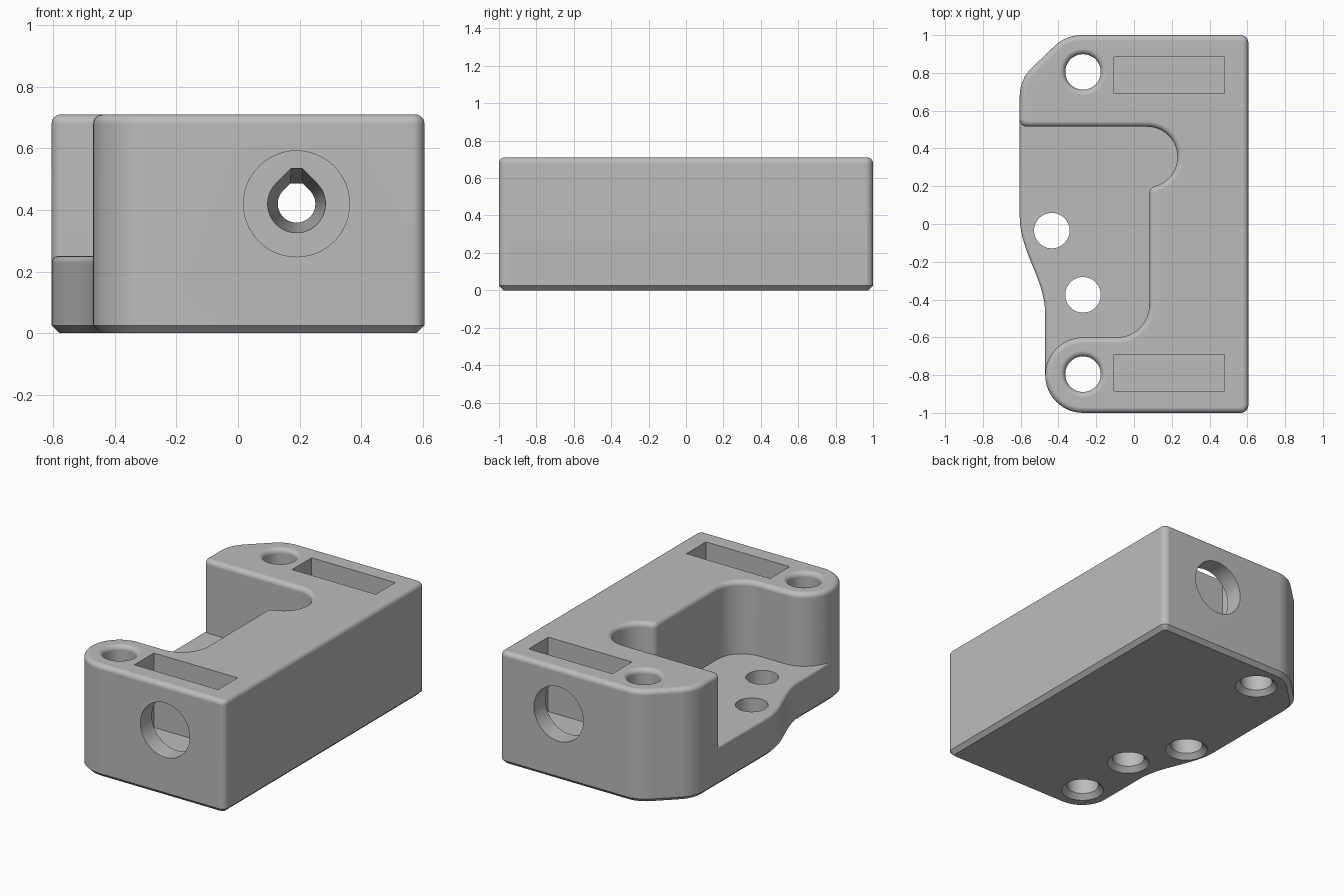
import bpy, bmesh
from math import sin, cos, pi, radians, ceil, sqrt
from mathutils import Vector

cube = bpy.data.objects.get("Cube")
if cube:
    bpy.data.objects.remove(cube)

H, SHELF, CHAMFER, ROUND = 0.71, 0.25, 0.025, 0.03
AXIS_X, AXIS_Z = 0.19, 0.42

grey = bpy.data.materials.new("plain grey")
grey.use_nodes = True
grey.diffuse_color = (0.5, 0.5, 0.5, 1)
grey.node_tree.nodes["Principled BSDF"].inputs["Base Color"].default_value = (0.5, 0.5, 0.5, 1)


def arc(cx, cy, r, a0, a1):
    n = max(4, ceil(abs(a1 - a0) / 7.5))
    angles = [radians(a0 + (a1 - a0) * i / n) for i in range(n + 1)]
    return [Vector((cx + r * cos(a), cy + r * sin(a))) for a in angles]


def clean(points):
    return [p for i, p in enumerate(points) if (p - points[i - 1]).length > 0.002]


def inset(points, d):
    """Move a counter-clockwise outline inwards by d."""
    out = []
    for i, p in enumerate(points):
        a = (p - points[i - 1]).normalized()
        b = (points[(i + 1) % len(points)] - p).normalized()
        na, nb = Vector((-a.y, a.x)), Vector((-b.y, b.x))
        out.append(p + (na + nb) * (d / (1 + na.dot(nb))))
    return out


def loft(name, rings):
    """Closed solid through matching rings of 3D points."""
    bm = bmesh.new()
    loops = [[bm.verts.new(p) for p in ring] for ring in rings]
    for lo, hi in zip(loops, loops[1:]):
        for i in range(len(lo)):
            bm.faces.new((lo[i - 1], lo[i], hi[i], hi[i - 1]))
    bm.faces.new(loops[0][::-1])
    bm.faces.new(loops[-1])
    bmesh.ops.recalc_face_normals(bm, faces=bm.faces)
    mesh = bpy.data.meshes.new(name)
    bm.to_mesh(mesh)
    bm.free()
    mesh.materials.append(grey)
    obj = bpy.data.objects.new(name, mesh)
    bpy.context.collection.objects.link(obj)
    return obj


def block(name, outline, top, r):
    """Prism with a chamfered base and a rounded top edge."""
    layers = [(CHAMFER, 0), (0, CHAMFER)]
    for i in range(7):
        a = pi / 2 * i / 6
        layers.append((r * (1 - cos(a)), top - r + r * sin(a)))
    return loft(name, [[(p.x, p.y, z) for p in inset(outline, d)] for d, z in layers])


def combine(target, other, operation):
    other.hide_render = True
    mod = target.modifiers.new("cut", "BOOLEAN")
    mod.operation, mod.solver, mod.object = operation, "EXACT", other
    bpy.context.view_layer.objects.active = target
    bpy.ops.object.modifier_apply(modifier=mod.name)
    bpy.data.objects.remove(other)


def lathe(name, x, y, profile):
    return loft(name, [[(p.x, p.y, z) for p in arc(x, y, r, 0, 360)[:-1]] for r, z in profile])


def box(name, x0, x1, y0, y1, z0, z1):
    corners = [(x0, y0), (x1, y0), (x1, y1), (x0, y1)]
    return loft(name, [[(x, y, z) for x, y in corners] for z in (z0, z1)])


# Tall C-shaped body: outer corners, then the rounded recess and the front post
body_outline = clean(
    arc(0.565, -0.96, 0.04, 270, 360) + arc(0.565, 0.96, 0.04, 0, 90)
    + arc(-0.28, 0.8, 0.2, 90, 135) + arc(-0.405, 0.68, 0.2, 135, 180)
    + arc(-0.565, 0.555, 0.04, 180, 270) + arc(0.07, 0.355, 0.16, 90, -75.5)
    + arc(0.12, 0.161, 0.04, 104.5, 180) + arc(-0.09, -0.43, 0.17, 0, -90)
    + arc(-0.27, -0.8, 0.2, 90, 270))
body = block("mount_body", body_outline, H, ROUND)

# Low shelf with a wavy outer edge, reaching into the body
wave = []
for i in range(21):
    t = i / 20
    wave.append(Vector((-0.605 + 0.135 * (1 - cos(pi * t)) / 2, 0.04 - 0.52 * t)))
shelf_outline = [Vector((-0.605, 0.62))] + wave + [
    Vector(p) for p in ((-0.47, -0.8), (0.35, -0.8), (0.35, 0.62))]
shelf = block("shelf", shelf_outline, SHELF, 0.02)
combine(body, shelf, "UNION")

# Vertical screw holes, countersunk below and rounded at the tall ends
R, E = 0.094, 0.03
base_profile = [(R + E + 0.01, -0.01), (R, E)]
lip = [(R + E * (1 - cos(pi / 2 * i / 6)), H - E + E * sin(pi / 2 * i / 6)) for i in range(7)]
for x, y, tall in ((-0.27, 0.805, True), (-0.27, -0.795, True),
                   (-0.435, -0.035, False), (-0.27, -0.375, False)):
    end = lip + [(R + E, H + 0.1)] if tall else [(R, 0.4)]
    combine(body, lathe("screw_hole", x, y, base_profile + end), "DIFFERENCE")


def teardrop(r, tip, y):
    """Round section with a clipped point at the top."""
    pts = [(p.x, p.y) for p in arc(0, 0, r, 135, 405)]
    half = (sqrt(2) - tip) * r
    pts += [(half, tip * r), (-half, tip * r)]
    return [(AXIS_X + x, y, AXIS_Z + z) for x, z in pts]


# Long bore narrowing towards the middle
bore = loft("bore", [teardrop(0.094, 1.22, -0.75), teardrop(0.094, 1.22, -0.69),
                     teardrop(0.061, 1.08, 0), teardrop(0.094, 1.22, 0.69),
                     teardrop(0.094, 1.22, 0.75)])
combine(body, bore, "DIFFERENCE")

# Top slots and the wide round end openings that lead into them
for s in (-1, 1):
    y0, y1 = sorted((s * 0.69, s * 0.885))
    combine(body, box("slot", -0.105, 0.48, y0, y1, 0.24, H + 0.1), "DIFFERENCE")
    ends = [[(p.x, y, p.y) for p in arc(AXIS_X, AXIS_Z, 0.172, 0, 360)[:-1]]
            for y in (s * 0.8, s * 1.1)]
    combine(body, loft("end_opening", ends), "DIFFERENCE")

# Smooth the rounded faces, keep the crisp edges
bpy.ops.object.select_all(action="DESELECT")
body.select_set(True)
bpy.context.view_layer.objects.active = body
bpy.ops.object.shade_smooth_by_angle(angle=radians(30))
weighted = body.modifiers.new("even_shading", "WEIGHTED_NORMAL")
weighted.keep_sharp = True
